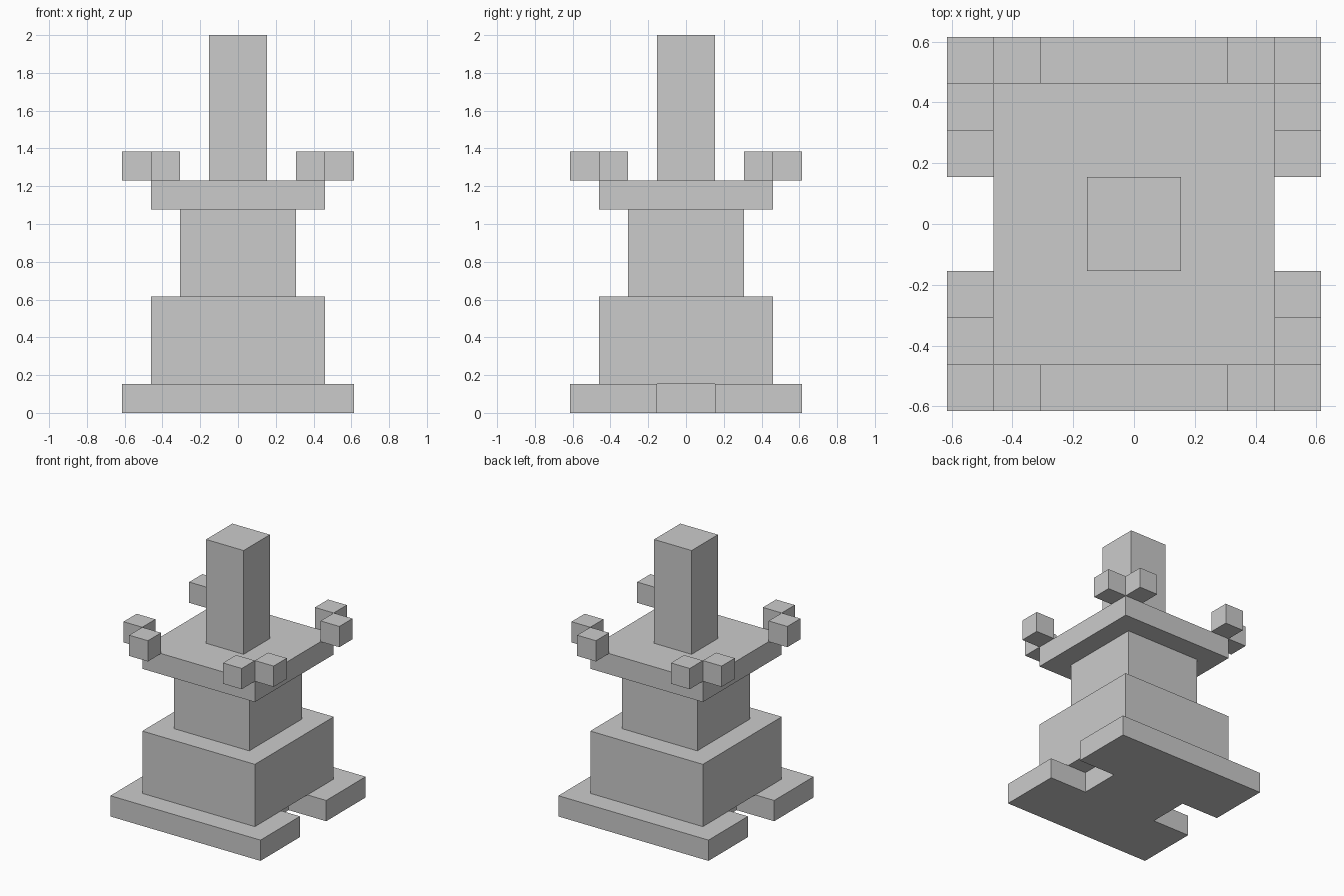
import bpy
import bmesh

if "Cube" in bpy.data.objects:
    bpy.data.objects.remove(bpy.data.objects["Cube"])

U = 2 / 13  # the whole model sits on a 13-unit-high block grid


def prism(name, outline, z0, z1):
    """Extrude a flat outline (grid units) from z0 to z1."""
    bm = bmesh.new()
    face = bm.faces.new([bm.verts.new((x * U, y * U, z0 * U)) for x, y in outline])
    ext = bmesh.ops.extrude_face_region(bm, geom=[face])
    top = [g for g in ext["geom"] if isinstance(g, bmesh.types.BMVert)]
    bmesh.ops.translate(bm, verts=top, vec=(0, 0, (z1 - z0) * U))
    bmesh.ops.recalc_face_normals(bm, faces=bm.faces)
    mesh = bpy.data.meshes.new(name)
    bm.to_mesh(mesh)
    bm.free()
    obj = bpy.data.objects.new(name, mesh)
    bpy.context.collection.objects.link(obj)
    return obj


def block(name, cx, cy, half, z0, z1):
    corners = [(-1, -1), (1, -1), (1, 1), (-1, 1)]
    return prism(name, [(cx + sx * half, cy + sy * half) for sx, sy in corners], z0, z1)


# Base slab with a notch in the left and right sides
right = [(4, -4), (4, -1), (2, -1), (2, 1), (4, 1), (4, 4)]
prism("base_slab", right + [(-x, -y) for x, y in right], 0, 1)

# Stacked column
block("pedestal", 0, 0, 3, 1, 4)
block("neck", 0, 0, 2, 4, 7)
block("platform", 0, 0, 3, 7, 8)
block("central_post", 0, 0, 1, 8, 13)

# Pair of small cubes at each platform corner
for sx, sx_name in ((-1, "left"), (1, "right")):
    for sy, sy_name in ((-1, "front"), (1, "back")):
        block(f"side_cube_{sy_name}_{sx_name}", sx * 3.5, sy * 2.5, 0.5, 8, 9)
        block(f"end_cube_{sy_name}_{sx_name}", sx * 2.5, sy * 3.5, 0.5, 8, 9)
